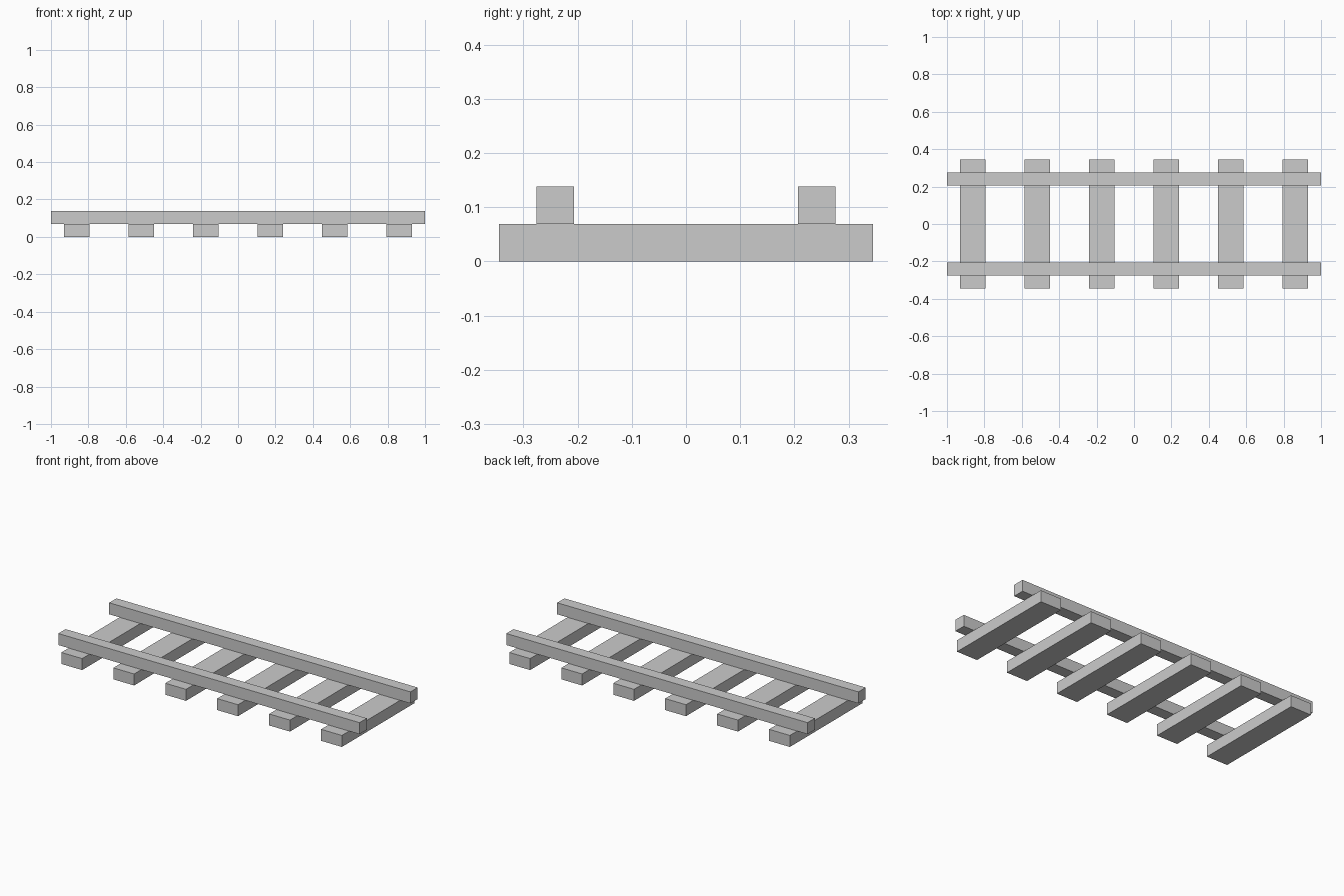
import bpy

if "Cube" in bpy.data.objects:
    bpy.data.objects.remove(bpy.data.objects["Cube"])

U = 2 / 29  # module: rail thickness


def box(name, center, size):
    bpy.ops.mesh.primitive_cube_add(size=1, location=center)
    ob = bpy.context.object
    ob.name = name
    ob.scale = size
    bpy.ops.object.transform_apply(location=False, rotation=False, scale=True)
    return ob


# Six sleepers lying across the track
for i in range(6):
    box(f"sleeper_{i + 1}", ((i - 2.5) * 5 * U, 0, U / 2), (2 * U, 10 * U, U))

# Two rails resting on the sleepers
for name, side in (("front_rail", -1), ("back_rail", 1)):
    box(name, (0, side * 3.5 * U, 1.5 * U), (29 * U, U, U))
